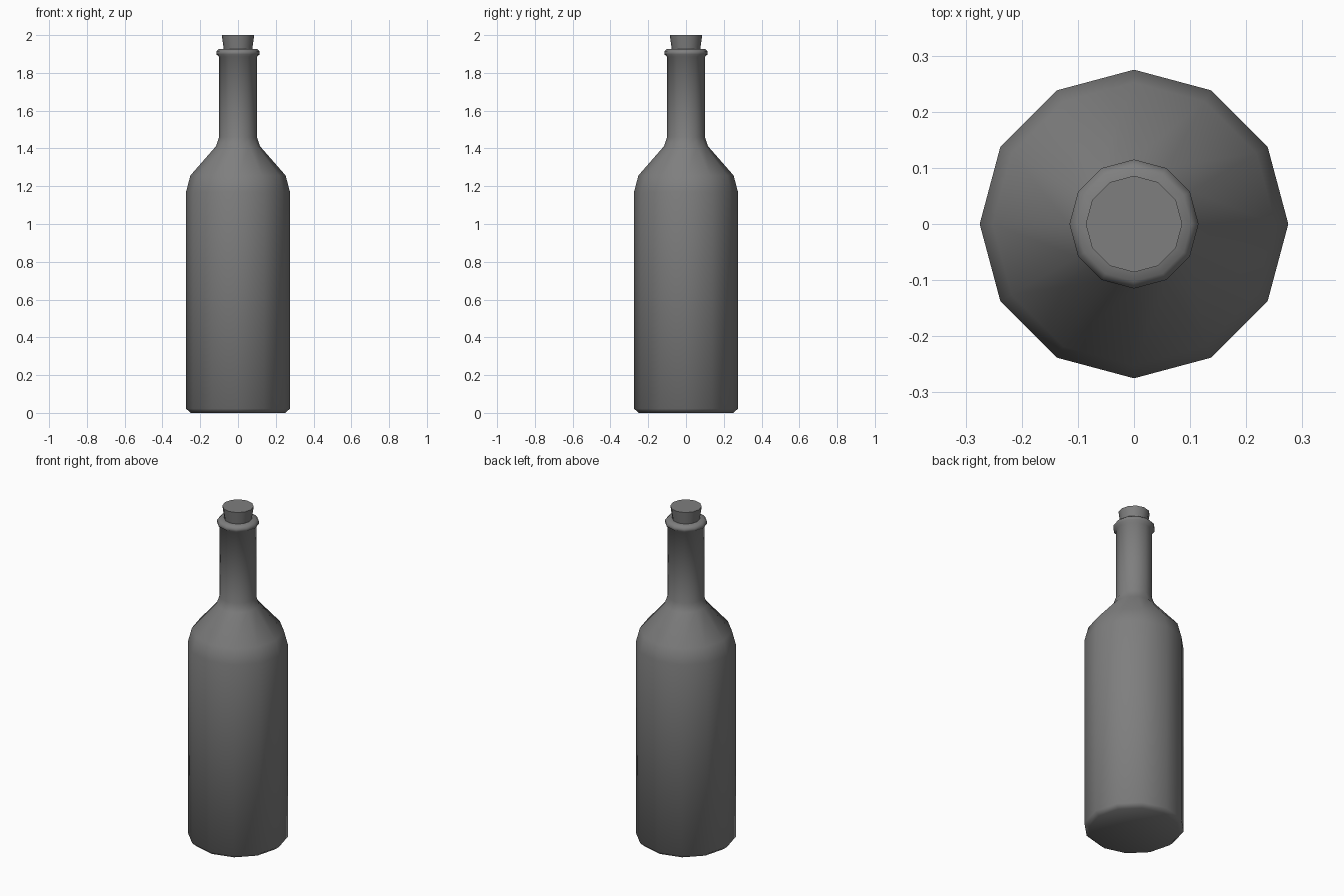
import bpy
import math

SIDES = 12

cube = bpy.data.objects.get("Cube")
if cube:
    bpy.data.objects.remove(cube, do_unlink=True)


def make_material(name, color):
    mat = bpy.data.materials.new(name)
    mat.use_nodes = True
    mat.diffuse_color = color
    mat.node_tree.nodes["Principled BSDF"].inputs["Base Color"].default_value = color
    return mat


def lathe(name, profile, mat):
    """Revolve (radius, height) points around z; zero radius closes to a point."""
    verts, faces, rings = [], [], []
    for r, z in profile:
        start = len(verts)
        count = SIDES if r > 0 else 1
        for i in range(count):
            a = math.tau * i / SIDES
            verts.append((r * math.cos(a), r * math.sin(a), z))
        rings.append([start + i % count for i in range(SIDES)])
    for low, high in zip(rings, rings[1:]):
        for i in range(SIDES):
            j = (i + 1) % SIDES
            quad = (low[i], low[j], high[j], high[i])
            faces.append(list(dict.fromkeys(quad)))
    mesh = bpy.data.meshes.new(name)
    mesh.from_pydata(verts, [], faces)
    mesh.materials.append(mat)
    obj = bpy.data.objects.new(name, mesh)
    bpy.context.collection.objects.link(obj)
    bpy.ops.object.select_all(action="DESELECT")
    obj.select_set(True)
    bpy.context.view_layer.objects.active = obj
    bpy.ops.object.shade_smooth_by_angle(angle=math.radians(50))
    return obj


grey = make_material("plain grey", (0.21, 0.21, 0.21, 1))

# Bottle: shallow base, body, shoulder, neck, rolled lip and mouth
lathe("bottle", [
    (0, 0.012), (0.25, 0), (0.275, 0.022),
    (0.275, 1.17), (0.252, 1.257),
    (0.117, 1.411), (0.1, 1.46),
    (0.1, 1.885), (0.115, 1.898), (0.115, 1.912), (0.102, 1.926),
    (0.07, 1.926), (0.07, 1.85),
], grey)

# Tapered stopper pushed into the mouth
lathe("cork", [(0, 1.86), (0.066, 1.86), (0.086, 2), (0, 2)], grey)
